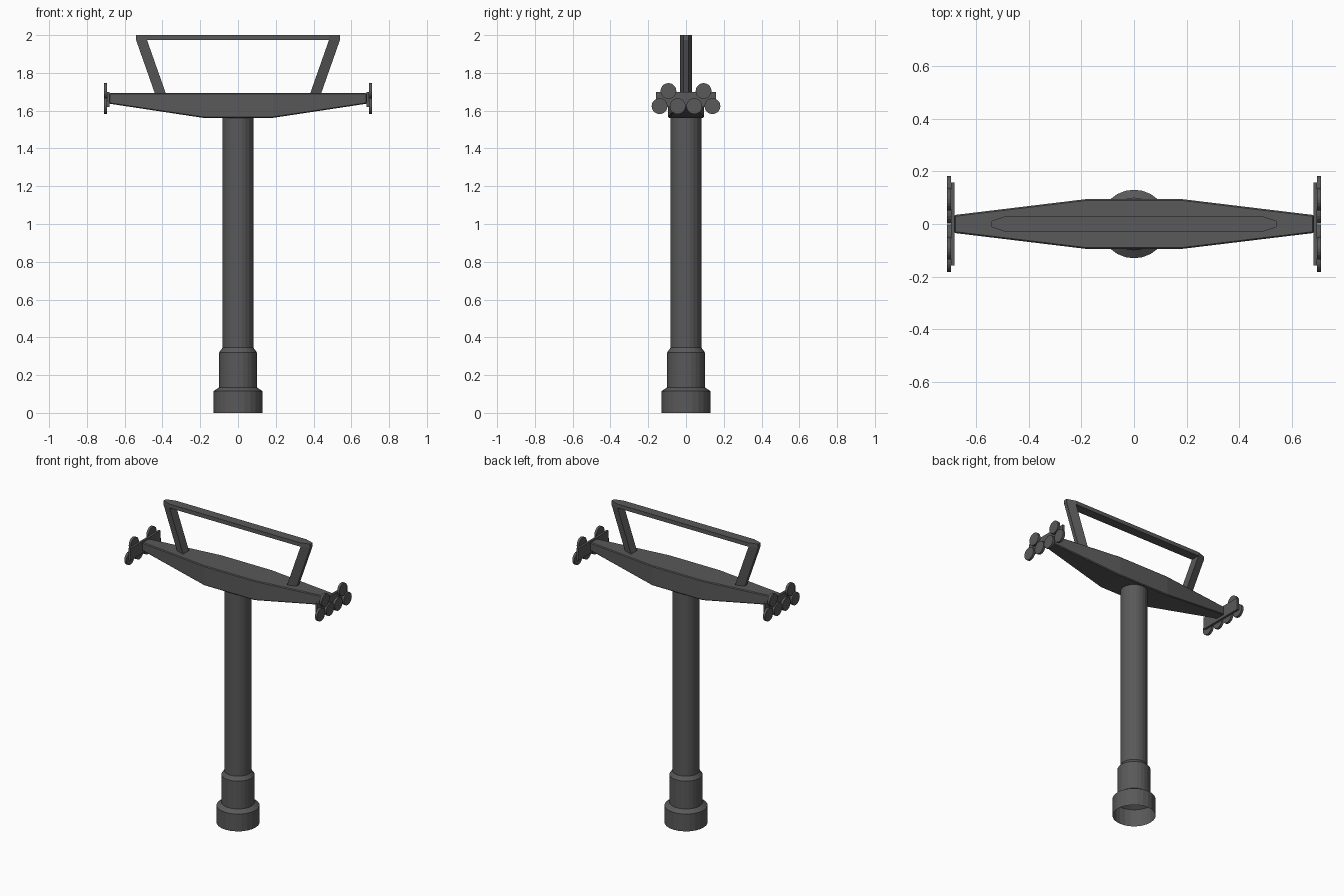
import bpy, bmesh, math
from mathutils import Matrix

if "Cube" in bpy.data.objects:
    bpy.data.objects.remove(bpy.data.objects["Cube"])

mat = bpy.data.materials.new("dark_grey")
mat.diffuse_color = (0.1, 0.1, 0.1, 1)
mat.use_nodes = True
mat.node_tree.nodes["Principled BSDF"].inputs["Base Color"].default_value = mat.diffuse_color


def finish(name, bm):
    bmesh.ops.recalc_face_normals(bm, faces=bm.faces)
    me = bpy.data.meshes.new(name)
    bm.to_mesh(me)
    bm.free()
    me.materials.append(mat)
    ob = bpy.data.objects.new(name, me)
    bpy.context.collection.objects.link(ob)
    return ob


def loft(name, rings, caps=True):
    """Skin a series of closed rings having equal point counts."""
    bm = bmesh.new()
    vs = [[bm.verts.new(p) for p in r] for r in rings]
    n = len(vs[0])
    for a, b in zip(vs, vs[1:]):
        for i in range(n):
            j = (i + 1) % n
            bm.faces.new((a[i], a[j], b[j], b[i]))
    if caps:
        bm.faces.new(vs[0])
        bm.faces.new(vs[-1])
    return finish(name, bm)


def circle(r, z, n=24):
    return [(r * math.cos(2 * math.pi * i / n), r * math.sin(2 * math.pi * i / n), z)
            for i in range(n)]


# Stepped post, open at the bottom
loft("post", [circle(r, z) for r, z in
              [(0.13, 0), (0.13, 0.115), (0.10, 0.135), (0.10, 0.32),
               (0.082, 0.345), (0.082, 1.575)]], caps=False)

# Tapered crossbeam: (x, half width, underside z)
beam = loft("crossbeam", [[(x, -w, z), (x, w, z), (x, w, 1.693), (x, -w, 1.693)]
                          for x, w, z in [(-0.682, 0.034, 1.637), (-0.185, 0.094, 1.562),
                                          (0.185, 0.094, 1.562), (0.682, 0.034, 1.637)]])
bev = beam.modifiers.new("edge_bevel", 'BEVEL')
bev.width = 0.005
bev.segments = 1
bev.limit_method = 'ANGLE'
bev.angle_limit = math.radians(40)

# Upper rail with tapered ends
plan = [(-0.54, -0.012), (-0.482, -0.031), (0.482, -0.031),
        (0.54, -0.012), (0.54, 0.012), (0.482, 0.031), (-0.482, 0.031), (-0.54, 0.012)]
loft("top_rail", [[(x, y, z) for x, y in plan] for z in (1.974, 2.0)])

for s, side in ((-1, "left"), (1, "right")):
    # Slanted rail legs, narrower on the outside
    loft(side + "_rail_leg",
         [[(s * xi, -0.031, z), (s * xo, -0.012, z), (s * xo, 0.012, z), (s * xi, 0.031, z)]
          for xi, xo, z in [(0.38, 0.438, 1.685), (0.482, 0.54, 1.975)]])

    # End plate
    bm = bmesh.new()
    bmesh.ops.create_cube(bm, size=1, matrix=Matrix.Translation((s * 0.687, 0, 1.66))
                          @ Matrix.Diagonal((0.014, 0.316, 0.08, 1)))
    finish(side + "_end_plate", bm)

    # Six round discs on each plate
    for k, (y, z) in enumerate([(-0.14, 1.624), (-0.044, 1.624), (0.044, 1.624),
                                (0.14, 1.624), (-0.093, 1.704), (0.093, 1.704)]):
        bm = bmesh.new()
        bmesh.ops.create_cone(bm, cap_ends=True, segments=20, radius1=0.042, radius2=0.042,
                              depth=0.016, matrix=Matrix.Translation((s * 0.702, y, z))
                              @ Matrix.Rotation(math.pi / 2, 4, 'Y'))
        finish(f"{side}_disc_{k + 1}", bm)
